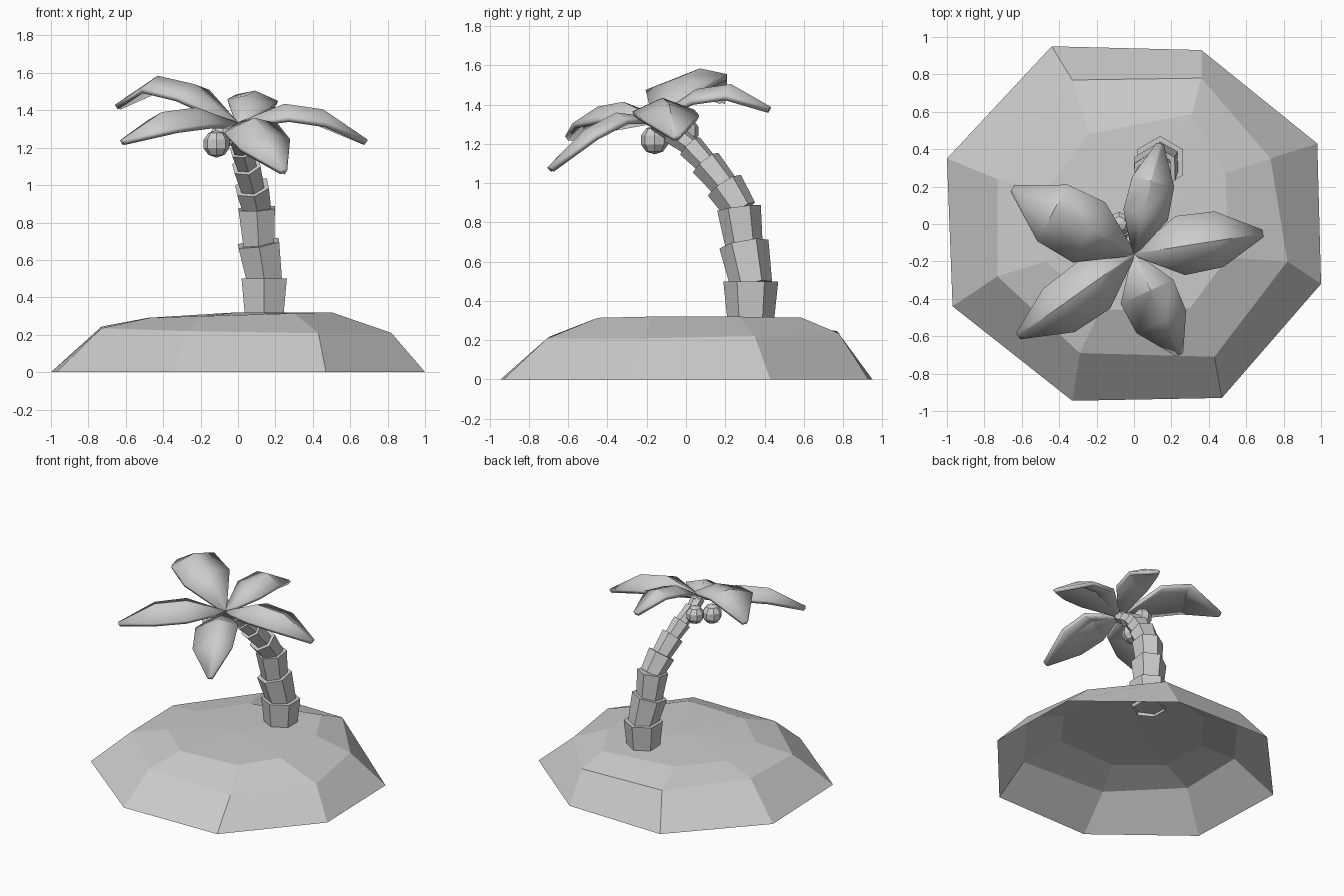
import bpy, bmesh, math
from mathutils import Vector

if "Cube" in bpy.data.objects:
    bpy.data.objects.remove(bpy.data.objects["Cube"])


def make(name, verts, faces, smooth=False):
    me = bpy.data.meshes.new(name)
    me.from_pydata([tuple(v) for v in verts], [], faces)
    me.update()
    ob = bpy.data.objects.new(name, me)
    bpy.context.collection.objects.link(ob)
    if smooth:
        bpy.ops.object.select_all(action='DESELECT')
        ob.select_set(True)
        bpy.context.view_layer.objects.active = ob
        bpy.ops.object.shade_smooth_by_angle(angle=math.radians(30))
    return ob


# Island: irregular eight-sided mound, open underneath
shore = [(-.44, .95), (.36, .93), (.98, .43), (1, -.32),
         (.47, -.93), (-.33, -.945), (-.97, -.44), (-1, .35)]
slope = [(-.33, .77), (.36, .78), (.73, .35), (.82, -.2),
         (.43, -.71), (-.29, -.69), (-.73, -.28), (-.73, .24)]
crest = [(-.24, .48), (.31, .59), (.49, .27), (.5, -.18),
         (.3, -.45), (-.18, -.46), (-.47, -.2), (-.48, .17)]
verts = [(x, y, 0) for x, y in shore]
verts += [(x, y, .227 + .017 * (y - x)) for x, y in slope]
verts += [(x, y, .305 + .03 * x) for x, y in crest] + [(0, 0, .32)]
faces = []
for i in range(8):
    j = (i + 1) % 8
    for k in (0, 8):
        faces.append((k + j, k + i, k + 8 + i, k + 8 + j))
    faces.append((16 + j, 16 + i, 24))
make("island_mound", verts, faces)

# Trunk: flared hexagonal segments along a bent path (joint centre, top radius)
path = [((.14, .33, .29), .13), ((.14, .33, .5), .14), ((.11, .295, .69), .127),
        ((.10, .27, .875), .112), ((.075, .195, .99), .1), ((.045, .10, 1.105), .083),
        ((.02, .02, 1.19), .068), ((0, -.08, 1.26), .058), ((0, -.15, 1.315), .05)]


def hexagon(c, d, r):
    side = Vector((0, 1, 0)).cross(d).normalized()
    back = d.cross(side).normalized()
    return [c + r * (math.cos(a) * back + math.sin(a) * side)
            for a in (math.radians(60 * k) for k in range(6))]


for n in range(len(path) - 1):
    a, b = Vector(path[n][0]), Vector(path[n + 1][0])
    r, d = path[n + 1][1], (b - a).normalized()
    start = a if n == 0 else a - d * .02
    v = hexagon(start, d, r * .84) + hexagon(b, d, r)
    f = [(k, (k + 1) % 6, (k + 1) % 6 + 6, k + 6) for k in range(6)]
    f.append(tuple(range(6, 12)))
    if n:
        f.append(tuple(range(5, -1, -1)))
    ob = make("trunk_segment_%d" % (n + 1), v, f)
    bm = bmesh.new()
    bm.from_mesh(ob.data)
    bmesh.ops.recalc_face_normals(bm, faces=bm.faces)
    bm.to_mesh(ob.data)
    bm.free()

# Palm leaves: ridged blades radiating from the crown
crown = Vector((0, -.16, 1.335))


def leaf(name, tip, heights, left, right, drop_left, drop_right):
    t = Vector((tip[0], tip[1], 0)) - Vector((crown.x, crown.y, 0))
    u = t.normalized()
    side = Vector((-u.y, u.x, 0))
    rows = [(0, crown.z, .012, .012, .005, .005),
            (.36, heights[0], left, right, drop_left, drop_right),
            (.66, heights[1], left * .95, right * .93, drop_left, drop_right),
            (1, heights[2], .02, .02, .006, .006)]
    v = []
    for s, z, wl, wr, dl, dr in rows:
        c = Vector((crown.x, crown.y, z)) + t * s
        v += [c + side * wl - Vector((0, 0, dl)), c, c - side * wr - Vector((0, 0, dr))]
    f = [(3 * i + k, 3 * i + k + 1, 3 * i + k + 4, 3 * i + k + 3)
         for i in range(3) for k in range(2)]
    ob = make(name, v, f, True)
    m = ob.modifiers.new("thickness", 'SOLIDIFY')
    m.thickness = .03
    m.offset = -1


leaf("leaf_back", (.14, .43), (1.48, 1.505, 1.39), .11, .135, .02, .055)
leaf("leaf_back_left", (-.65, .19), (1.54, 1.585, 1.435), .195, .17, .065, .03)
leaf("leaf_front_left", (-.62, -.6), (1.415, 1.39, 1.245), .165, .14, .085, .045)
leaf("leaf_front", (.245, -.7), (1.36, 1.275, 1.085), .135, .175, .03, .075)
leaf("leaf_right", (.69, -.05), (1.435, 1.405, 1.245), .165, .155, .06, .07)

# Coconuts under the crown
for n, (c, r) in enumerate([((-.115, -.16, 1.22), .073), ((-.08, 0, 1.265), .068)]):
    bpy.ops.mesh.primitive_uv_sphere_add(segments=8, ring_count=5, radius=r, location=c)
    bpy.context.object.name = "coconut_%d" % (n + 1)
